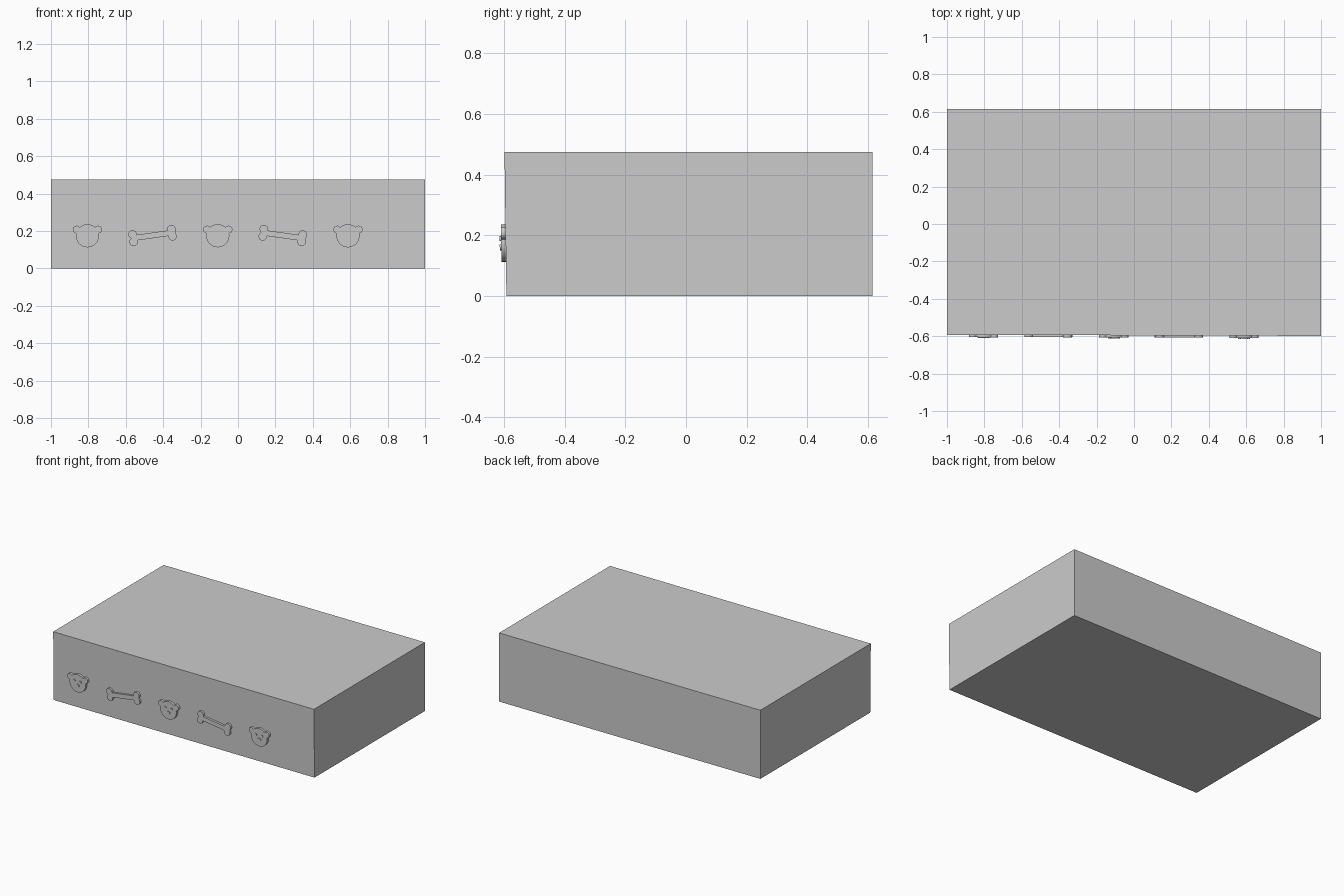
import bpy, bmesh
from math import sin, cos, sqrt, radians, tau

cube = bpy.data.objects.get("Cube")
if cube:
    bpy.data.objects.remove(cube)

grey = bpy.data.materials.new("plain grey")
grey.use_nodes = True
grey.diffuse_color = (0.6, 0.6, 0.6, 1)
grey.node_tree.nodes["Principled BSDF"].inputs["Base Color"].default_value = (0.6, 0.6, 0.6, 1)


def finish(name, bm):
    bmesh.ops.recalc_face_normals(bm, faces=bm.faces)
    mesh = bpy.data.meshes.new(name)
    bm.to_mesh(mesh)
    bm.free()
    mesh.materials.append(grey)
    obj = bpy.data.objects.new(name, mesh)
    bpy.context.collection.objects.link(obj)
    return obj


def front_y(x, z):
    """Front panel surface, which leans and twists very slightly."""
    return -0.589 - 0.003 * x - 0.013 * z


def plate(name, outline, cx, cz, raise_by, tilt=0):
    """Extrude a closed x-z outline outwards from the front panel."""
    bm = bmesh.new()
    c, s = cos(tilt), sin(tilt)
    points = [(cx + x * c - z * s, cz + x * s + z * c) for x, z in outline]
    face = bm.faces.new([bm.verts.new((x, front_y(x, z) - raise_by, z)) for x, z in points])
    out = bmesh.ops.extrude_face_region(bm, geom=[face])["geom"]
    for v in out:
        if isinstance(v, bmesh.types.BMVert):
            v.co.y += raise_by + 0.01
    return finish(name, bm)


def disc(r, x=0, z=0, steps=20):
    return [(x + r * cos(tau * i / steps), z + r * sin(tau * i / steps)) for i in range(steps)]


def head_outline(steps=96):
    """Outer edge of a round face with two round ears."""
    circles = [(0, 0, 0.0615), (-0.057, 0.033, 0.021), (0.057, 0.033, 0.021)]
    points = []
    for i in range(steps):
        dx, dz = cos(tau * i / steps), sin(tau * i / steps)
        reach = 0
        for x, z, r in circles:
            along = x * dx + z * dz
            gap = r * r - (x * x + z * z - along * along)
            if gap > 0:
                reach = max(reach, along + sqrt(gap))
        points.append((reach * dx, reach * dz))
    return points


def bone_outline(half=0.105, lobe=0.02, r=0.0225, steps=14):
    """One knuckle arc, mirrored to the four corners of the bone."""
    arc = []
    for i in range(steps + 1):
        a = radians(-63 + 256 * i / steps)
        arc.append((half + r * cos(a), lobe + r * sin(a)))
    top = arc + [(-x, z) for x, z in reversed(arc)]
    return top + [(x, -z) for x, z in reversed(top)]


# Main box
bm = bmesh.new()
bmesh.ops.create_cube(bm, size=2)
for v in bm.verts:
    v.co.z = 0.475 if v.co.z > 0 else 0
    v.co.y = 0.615 if v.co.y > 0 else front_y(v.co.x, v.co.z)
finish("box", bm)

# Animal heads with raised eyes and nose
for n, x in enumerate((-0.805, -0.108, 0.588), 1):
    plate(f"head_{n}", head_outline(), x, 0.174, 0.016)
    for side, label in ((-1, "right"), (1, "left")):
        plate(f"head_{n}_{label}_eye", disc(0.008), x + side * 0.024, 0.189, 0.021)
    nose = [(px * 1.4, pz) for px, pz in disc(0.01)]
    plate(f"head_{n}_nose", nose, x, 0.160, 0.021)

# Bones, tilted in opposite directions
for n, (x, tilt) in enumerate(((-0.457, 8), (0.239, -8)), 1):
    plate(f"bone_{n}", bone_outline(), x, 0.176, 0.015, radians(tilt))
